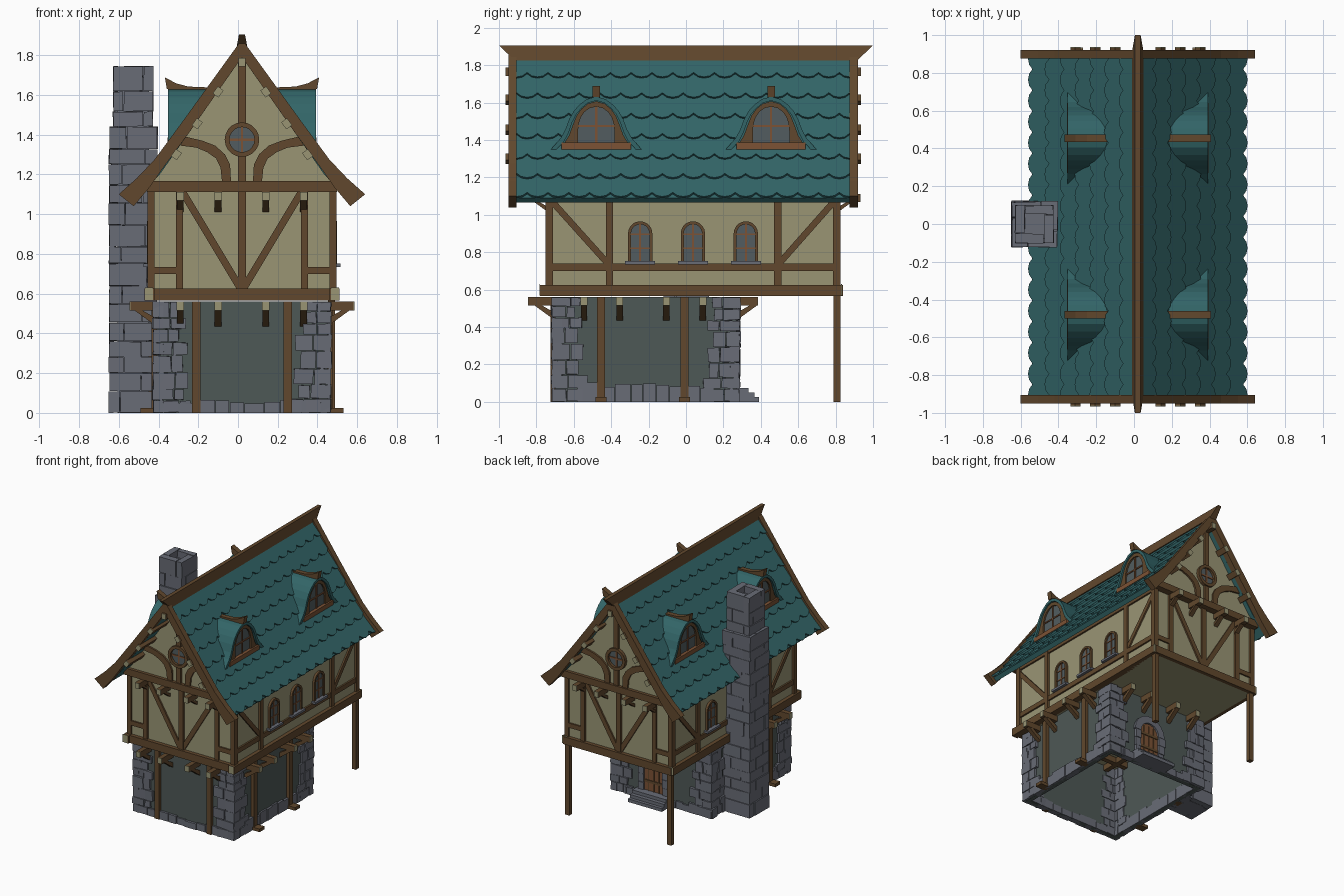
import bpy, bmesh, math, random
from mathutils import Vector as V

if "Cube" in bpy.data.objects:
    bpy.data.objects.remove(bpy.data.objects["Cube"])
random.seed(4)
R = random.uniform
CX = 0.02                                  # house centre line in x
COL = {"wood": (.120, .064, .026), "red_wood": (.20, .084, .035), "cream_plaster": (.32, .30, .175),
       "roof_teal": (.032, .130, .137), "stone": (.140, .150, .181), "dark_plaster": (.076, .098, .093),
       "glass": (.085, .108, .115)}
parts = {}

def bm_of(name, mat):
    return parts.setdefault((name, mat), bmesh.new())

def prism(key, a, b):
    """Solid between two matching point loops."""
    bm = bm_of(*key)
    va, vb = [bm.verts.new(p) for p in a], [bm.verts.new(p) for p in b]
    fs = [bm.faces.new(va[::-1]), bm.faces.new(vb)]
    n = len(va)
    fs += [bm.faces.new((va[i], va[(i + 1) % n], vb[(i + 1) % n], vb[i])) for i in range(n)]
    bmesh.ops.recalc_face_normals(bm, faces=fs)

def box(key, x0, x1, y0, y1, z0, z1, j=0):
    def loop(z):
        return [V((x + R(-j, j), y + R(-j, j), max(0, z + R(-j, j))))
                for x, y in ((x0, y0), (x1, y0), (x1, y1), (x0, y1))]
    prism(key, loop(z0), loop(z1))

def flat(key, m, pts, d0, d1):
    prism(key, [m(u, v, d0) for u, v in pts], [m(u, v, d1) for u, v in pts])

def rect(key, m, u0, u1, v0, v1, d0, d1):
    flat(key, m, [(u0, v0), (u1, v0), (u1, v1), (u0, v1)], d0, d1)

def strip(key, m, p, q, w, d0, d1):
    p, q = V(p), V(q)
    n = (q - p).normalized()
    n = V((-n.y, n.x)) * w / 2
    flat(key, m, [p + n, q + n, q - n, p - n], d0, d1)

def ring(key, m, o, i, d0, d1):
    for k in range(len(o) - 1):
        flat(key, m, [o[k], o[k + 1], i[k + 1], i[k]], d0, d1)

def mir(pts):                              # half outline -> full, starting at the centre
    return [(-u, v) for u, v in pts[:0:-1]] + list(pts)

def arch(c, z0, zs, r, n=10):
    return [(c + r, z0)] + [(c + r * math.cos(math.pi * k / n), zs + r * math.sin(math.pi * k / n))
                            for k in range(n + 1)] + [(c - r, z0)]

W, RW, CR, TEAL, ST, GL = "wood", "red_wood", "cream_plaster", "roof_teal", "stone", "glass"
def wall_x(s, hw): return lambda u, v, d: V((CX + s * (hw + d), u, v))
def wall_y(s, y): return lambda u, v, d: V((CX + u, y + s * d, v))

# ---- ground floor: thin open-bottomed walls
GH, G0, G1 = .43, -.70, .27
for s in (-1, 1):
    rect(("ground_wall", "dark_plaster"), wall_x(s, GH), G0, G1, 0, .56, -.03, 0)
    for y in (-.455, -.008):
        rect(("ground_post", W), wall_x(s, GH), y - .022, y + .022, 0, .56, -.01, .025)
        rect(("post_foot", W), wall_x(s, GH), y - .03, y + .03, 0, .025, 0, .08)
for s, y in ((-1, G0), (1, G1)):
    rect(("ground_wall", "dark_plaster"), wall_y(s, y), -GH, GH, 0, .56, -.03, 0)
for u in (-.23, .23):
    rect(("ground_post", W), wall_y(-1, G0), u - .021, u + .021, 0, .56, -.01, .025)

# ---- stone corners and bottom courses
for sx in (-1, 1):
    for sy, cy in ((-1, G0), (1, G1)):
        cx, z, k = CX + sx * GH, 0, 0
        while z < .55:
            h = min(R(.055, .09), .56 - z)
            if .56 - z - h < .03:
                h = .56 - z
            t = 1 - z / .56
            for ax in (0, 1):
                ln = R(.085, .11) + .05 * t + (.03 if (k + ax) % 2 else 0)
                cut = ln * R(.4, .65)
                for a, b in ((-.016, cut - .002), (cut + .002, ln)):
                    e = R(.012, .022)
                    if ax:
                        xs, ys = (cx - sx * a, cx - sx * b), (cy + sy * e, cy - sy * .035)
                    else:
                        xs, ys = (cx + sx * e, cx - sx * .035), (cy - sy * a, cy - sy * b)
                    box(("corner_stones", ST), *sorted(xs), *sorted(ys), z + .002, z + h - .002, .003)
            z += h
            k += 1
for m, a, b, hh in [(wall_x(s, GH), G0 + .12, G1 - .12, .095) for s in (-1, 1)] + \
                   [(wall_y(-1, G0), -.32, .32, .06), (wall_y(1, G1), -.32, .32, .06)]:
    u = a
    while u < b:
        l = R(.06, .12)
        rect(("base_stones", ST), m, u, min(u + l - .003, b), 0, hh * R(.75, 1.1), -.035, R(.01, .02))
        u += l

# ---- back door with stone arch and steps
mb, dc = wall_y(1, G1), .07
flat(("door", RW), mb, arch(dc, .07, .27, .085), 0, .006)
for k in (-1, 0, 1):
    rect(("door_planks", W), mb, dc + k * .045 - .004, dc + k * .045 + .004, .07, .33, .005, .01)
for z in (.14, .25):
    rect(("door_planks", W), mb, dc - .085, dc + .085, z, z + .02, .005, .012)
ring(("door_arch", ST), mb, arch(dc, .27, .27, .14, 9), arch(dc, .27, .27, .083, 9), 0, .02)
for s in (-1, 1):
    for k in range(4):
        rect(("door_arch", ST), mb, *sorted((dc + s * .083, dc + s * R(.13, .15))), k * .0675, k * .0675 + .065, 0, R(.015, .022))
for d, z in ((.065, .075), (.095, .05), (.12, .025)):
    rect(("door_steps", ST), mb, dc - .15, dc + .15, 0, z, 0, d)

# ---- joists with cream ends and diagonal brackets
def joist_end(m, z0, z1, out, sc):
    rect(("joist", W), m, -.4, out, z0, z1, -.019, .019)
    rect(("joist_end", CR), m, out, out + .004, z0, z1, -.019, .019)
    flat(("bracket", W), m, [(0, z0 - .08 * sc), (0, z0 - .04 * sc), (.07 * sc, z0), (.11 * sc, z0)], -.017, .017)
for u in (-.31, -.12, .12, .31):
    joist_end(lambda w, z, t: V((CX + u + t, G0 - w, z)), .515, .56, .141, 1)
    joist_end(lambda w, z, t: V((CX + u + t, G1 + w, z)), .515, .56, .111, 1)
    joist_end(lambda w, z, t: V((CX + u + t, -.735 - w, z)), 1.068, 1.112, .12, .7)
    joist_end(lambda w, z, t: V((CX + u + t, .81 + w, z)), 1.068, 1.112, .12, .7)
for y in (-.545, -.355, -.105, .09):
    for s in (-1, 1):
        joist_end(lambda w, z, t: V((CX + s * (GH + w), y + t, z)), .515, .56, .131, 1)

# ---- back support posts
for s in (-1, 1):
    box(("back_post", W), CX + s * .45 - .018, CX + s * .45 + .018, .788, .825, 0, .57)

# ---- upper storey body
box(("upper_walls", CR), CX - .46, CX + .46, -.735, .81, .565, 1.19)
gp = [(-.462, 1.115), (.462, 1.115), (.43, 1.2), (0, 1.8), (-.43, 1.2)]
flat(("gable_walls", CR), wall_y(1, 0), gp, -.765, .84)

# ---- side timbers and windows
for s in (-1, 1):
    m, T = wall_x(s, .46), ("side_timbers", W)
    rect(T, m, -.78, .83, .565, .625, -.02, .03)
    for y in (-.784, .83):
        rect(("sill_end", CR), m, y, y + .004, .568, .63, -.012, .028)
    rect(T, m, -.745, .82, .70, .738, -.01, .013)
    for a, b in ((-.75, -.71), (-.428, -.39), (.47, .51), (.785, .825)):
        rect(T, m, a, b, .6, 1.16, -.02, .016)
    strip(T, m, (-.72, 1.075), (-.41, .73), .034, -.01, .012)
    strip(T, m, (.795, 1.075), (.49, .73), .034, -.01, .012)
    rect(T, m, -.745, .82, 1.1, 1.15, -.01, .013)
    for c in (-.245, .037, .32):
        flat(("side_window_glass", GL), m, arch(c, .745, .9, .055), 0, .005)
        ring(("side_window_frame", W), m, arch(c, .745, .9, .065), arch(c, .745, .9, .049), 0, .018)
        rect(("side_window_bars", RW), m, c - .005, c + .005, .745, .955, .003, .01)
        for z in (.82, .895):
            rect(("side_window_bars", RW), m, c - .05, c + .05, z - .004, z + .004, .003, .01)
        rect(("window_sill", ST), m, c - .08, c + .08, .735, .752, 0, .035)

# ---- front and back timbers, gable window
for sg, yw, yg in ((-1, -.735, -.765), (1, .81, .84)):
    m, T = wall_y(sg, yw), ("end_timbers", W)
    rect(T, m, -.475, .475, .565, .625, -.02, .03)
    rect(T, m, -.021, .021, .62, 1.12, -.01, .014)
    for s in (-1, 1):
        for a, b in ((.44, .476), (.297, .333)):
            rect(T, m, *sorted((s * a, s * b)), .6, 1.12, -.01, .015)
        rect(T, m, *sorted((s * .32, s * .45)), .698, .735, -.01, .012)
        strip(T, m, (s * .298, 1.11), (s * .01, .63), .036, -.01, .012)
    m, T = wall_y(sg, yg), ("gable_timbers", W)
    rect(T, m, -.478, .478, 1.112, 1.166, -.03, .025)
    rect(T, m, -.02, .02, 1.16, 1.3, -.01, .015)
    rect(T, m, -.02, .02, 1.45, 1.78, -.01, .015)
    for s in (-1, 1):
        ring(T, m, [(s * u, v) for u, v in ((.285, 1.39), (.2, 1.37), (.135, 1.345), (.085, 1.3), (.06, 1.25), (.055, 1.16))],
             [(s * u, v) for u, v in ((.31, 1.345), (.23, 1.335), (.175, 1.312), (.13, 1.28), (.108, 1.235), (.1, 1.16))], -.01, .014)
    circ = lambda r: [(r * math.cos(k * math.pi / 10), 1.375 + r * math.sin(k * math.pi / 10)) for k in range(21)]
    flat(("gable_window_glass", GL), m, circ(.07)[:-1], 0, .006)
    ring(("gable_window_frame", W), m, circ(.087), circ(.063), 0, .025)
    rect(("gable_window_bars", RW), m, -.006, .006, 1.31, 1.44, .004, .012)
    rect(("gable_window_bars", RW), m, -.065, .065, 1.369, 1.381, .004, .012)

# ---- roof: base slab plus overlapping pointed tiles
PA, PB, PC, Y0, Y1 = V((0, 1.84)), V((.435, 1.235)), V((.56, 1.09)), -.905, .875
L1, L2 = (PB - PA).length, (PC - PB).length
def slope(s, h):
    a, b, t = (PA, PB, s) if s < L1 else (PB, PC, s - L1)
    d = (b - a).normalized()
    return a + d * t + V((-d.y, d.x)) * h
ROWS, N = 7, 16
rh, tw = (L1 + L2) / ROWS, (Y1 - Y0) / N
for sd in (-1, 1):
    def rp(y, s, h):
        p = slope(s, h)
        return V((CX + sd * max(p.x, 0), y, p.y))
    ring(("roof_base", TEAL), lambda u, v, d: V((CX + sd * u, d, v)), [PA, PB, PC],
         [PA - V((0, .05)), PB - V((.025, .03)), PC - V((.025, .025))], Y0, Y1)
    for r in range(ROWS):
        s0, s1 = max(0, r * rh - .015), (r + 1) * rh + .008
        for k in range(N + 1):
            c = Y0 + (k + (.5 if r % 2 else 0)) * tw
            ol = [(-.5, s0), (.5, s0), (.5, s1 - .032), (.28, s1 - .008), (0, s1), (-.28, s1 - .008), (-.5, s1 - .032)]
            ol = [(min(max(c + u * tw, Y0), Y1), s) for u, s in ol]
            if ol[1][0] - ol[0][0] < .01:
                continue
            hh = lambda s: .006 + .015 * (s - s0) / (s1 - s0)
            prism(("roof_tiles", TEAL), [rp(y, s, hh(s) - .014) for y, s in ol], [rp(y, s, hh(s)) for y, s in ol])

# ---- barge boards, purlin ends, ridge
bo = mir([(0, 1.88), (.3, 1.465), (.44, 1.275), (.53, 1.18), (.62, 1.10)])
bi = mir([(0, 1.79), (.27, 1.405), (.395, 1.235), (.465, 1.135), (.545, 1.04)])
for a, b in ((-.95, -.905), (.875, .92)):
    ring(("barge_board", W), wall_y(1, 0), bo, bi, a, b)
for u, z in ((0, 1.765), (.12, 1.615), (.225, 1.455), (.33, 1.3)):
    for s in ((-1, 1) if u else (1,)):
        dv = V((s * .588, -.809)) if u else V((0, 1))
        c = V((s * u, z))
        for a, b, e in ((-.75, -.962, -.966), (.82, .932, .936)):
            strip(("purlin", W), wall_y(1, 0), c - dv * .022, c + dv * .022, .036, *sorted((a, b)))
            strip(("purlin_end", CR), wall_y(1, 0), c - dv * .022, c + dv * .022, .036, *sorted((b, e)))
rb = lambda w, a, b, z: [V((CX - w, a, z)), V((CX + w, a, z)), V((CX + w, b, z)), V((CX - w, b, z))]
prism(("ridge_beam", W), rb(.03, -.915, .915, 1.825), rb(.015, -1, 1, 1.905))

# ---- dormers: bell-shaped hoods running into the roof
bell = mir([(0, 1.632), (.05, 1.618), (.09, 1.588), (.12, 1.555), (.145, 1.51), (.165, 1.455), (.19, 1.41), (.255, 1.335)])
bell_in = mir([(0, 1.61), (.045, 1.597), (.078, 1.57), (.105, 1.54), (.128, 1.495), (.147, 1.44), (.17, 1.395), (.225, 1.335)])
fo = mir([(0, 1.607), (.045, 1.594), (.08, 1.565), (.105, 1.53), (.125, 1.48), (.145, 1.425), (.185, 1.36)])
fi = mir([(0, 1.578), (.035, 1.57), (.063, 1.55), (.083, 1.52), (.094, 1.485), (.098, 1.44), (.098, 1.37)])
for sd in (-1, 1):
    for yc in (-.48, .455):
        m = lambda u, v, d: V((CX + sd * d, yc + u, v))
        flat(("dormer_body", TEAL), m, bell, .1, .345)
        ring(("dormer_hood", TEAL), m, bell, bell_in, .34, .372)
        ring(("dormer_frame", W), m, fo, fi, .34, .362)
        rect(("dormer_sill", RW), m, -.185, .185, 1.35, 1.385, .33, .375)
        flat(("dormer_glass", GL), m, fi, .34, .35)
        rect(("dormer_bars", RW), m, -.006, .006, 1.38, 1.575, .345, .357)
        rect(("dormer_bars", RW), m, -.095, .095, 1.47, 1.48, .345, .357)
        bar = [(.15, 1.6), (.15, 1.637), (.27, 1.642), (.33, 1.658), (.388, 1.688), (.378, 1.63), (.27, 1.605)]
        flat(("dormer_ridge", W), lambda u, v, d: V((CX + sd * u, yc + d, v)), bar, -.02, .02)

# ---- chimney: courses of four interlocking stones round a flue
cx, z, k = -.527, 0, 0
box(("chimney_core", ST), cx - .08, cx + .08, -.08, .08, 0, 1.69)
while z < 1.74:
    top = 1.44 if z < 1.43 else 1.745
    h = R(.07, .115)
    if top - z - h < .05:
        h = top - z
    a, b = (.12 if top < 1.5 else .1), (.05 if top > 1.5 else R(.03, .07))
    for q in range(4):
        e, c, s = a + R(-.004, .004), round(math.cos(q * math.pi / 2)), round(math.sin(q * math.pi / 2))
        f = -1 if k % 2 else 1
        P = [(f * (x * c - y * s), x * s + y * c) for x, y in ((-a, b + .002), (b - .002, e))]
        xs, ys = sorted(p[0] for p in P), sorted(p[1] for p in P)
        box(("chimney_stones", ST), cx + xs[0], cx + xs[1], ys[0], ys[1], z + .0015, z + h - .0015, .002)
    z += h
    k += 1

# ---- turn every part into an object with its one colour
mats = {}
for n, c in COL.items():
    mats[n] = bpy.data.materials.new(n)
    mats[n].diffuse_color = (*c, 1)
for (n, mt), bm in parts.items():
    me = bpy.data.meshes.new(n)
    bm.to_mesh(me)
    bm.free()
    me.materials.append(mats[mt])
    bpy.context.scene.collection.objects.link(bpy.data.objects.new(n, me))

for m in bpy.data.materials:
    if m.users and not m.is_grease_pencil:
        m.use_nodes = True
        m.node_tree.nodes["Principled BSDF"].inputs["Base Color"].default_value = m.diffuse_color
